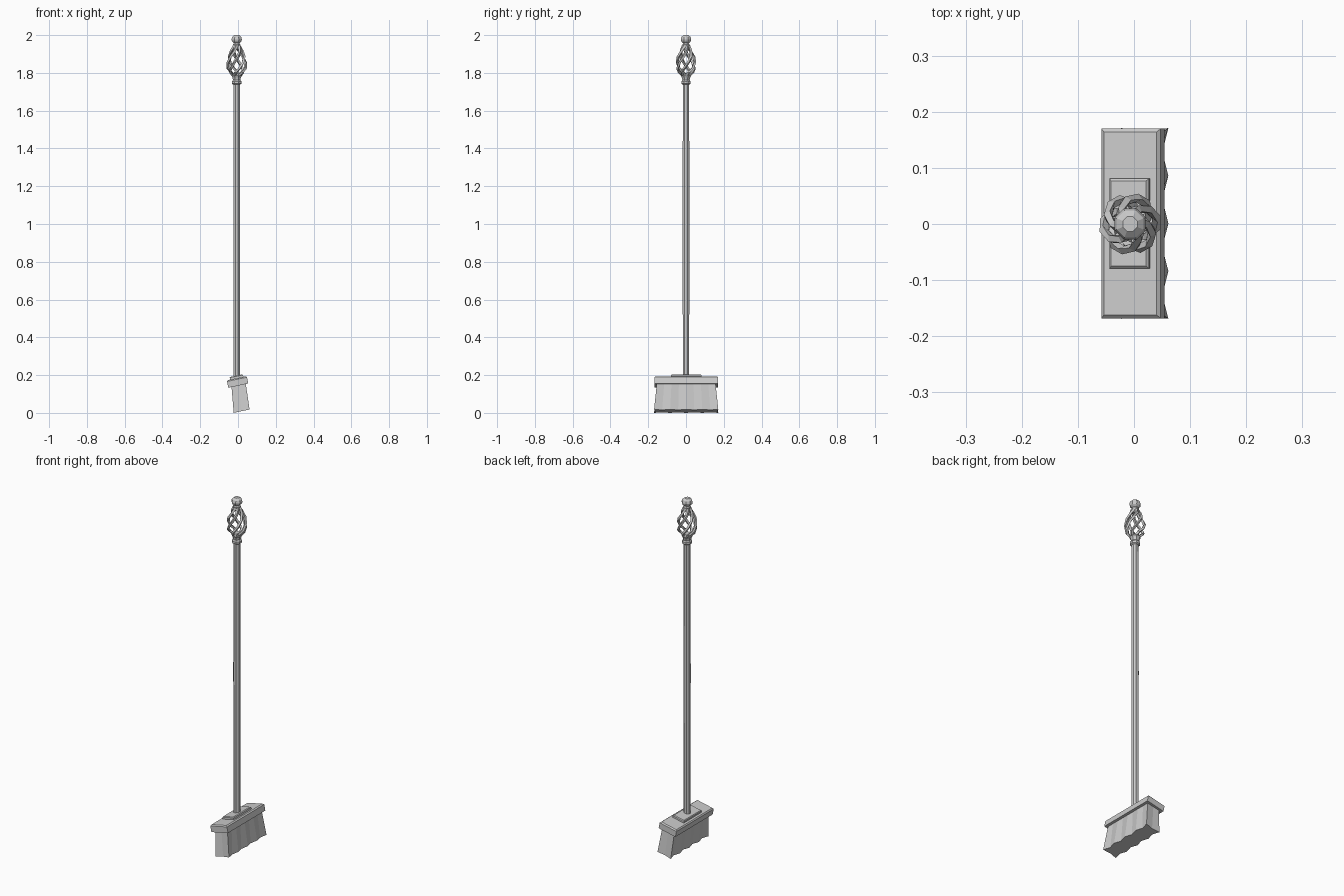
import bpy, bmesh
from math import sin, cos, pi, radians
from mathutils import Matrix

if "Cube" in bpy.data.objects:
    bpy.data.objects.remove(bpy.data.objects["Cube"])

CX = -0.007                      # handle axis
HEAD = Matrix.Translation((-0.0025, 0.001, 0.164)) @ Matrix.Rotation(radians(-12), 4, 'Y')


def finish(name, bm, matrix=None):
    bmesh.ops.recalc_face_normals(bm, faces=bm.faces)
    if matrix:
        bm.transform(matrix)
    me = bpy.data.meshes.new(name)
    bm.to_mesh(me)
    bm.free()
    ob = bpy.data.objects.new(name, me)
    bpy.context.collection.objects.link(ob)
    return ob


def loft(name, rings, matrix=None):
    """Skin a list of closed point rings and cap both ends."""
    bm = bmesh.new()
    rows = [[bm.verts.new(p) for p in ring] for ring in rings]
    n = len(rows[0])
    for a, b in zip(rows, rows[1:]):
        for i in range(n):
            j = (i + 1) % n
            bm.faces.new((a[i], a[j], b[j], b[i]))
    bm.faces.new(rows[0])
    bm.faces.new(rows[-1])
    return finish(name, bm, matrix)


def lathe(name, profile, sides=8):
    return loft(name, [[(CX + r * cos(2 * pi * (i + .5) / sides),
                         r * sin(2 * pi * (i + .5) / sides), z)
                        for i in range(sides)] for r, z in profile])


def slab(name, w, l, z0, z1, cham):
    """Rectangular block with a chamfered top, in the tilted head frame."""
    def rect(hw, hl, z):
        return [(-hw, -hl, z), (hw, -hl, z), (hw, hl, z), (-hw, hl, z)]
    return loft(name, [rect(w, l, z0), rect(w, l, z1 - cham),
                       rect(w - cham, l - cham, z1)], HEAD)


# Broom head: wooden block and mounting plate
slab("head_block", 0.054, 0.169, -0.02, 0.02, 0.006)
slab("mounting_plate", 0.036, 0.08, 0.018, 0.034, 0.004)


# Bristles: flared block with a zigzag lower rim
def bristle_ring(u0, u1, half, z, wave):
    n = 8
    ys = [-half + 2 * half * i / n for i in range(n + 1)]
    right = [(u1 - wave * (i % 2), y, z) for i, y in enumerate(ys)]
    left = [(u0 + wave * (i % 2), y, z) for i, y in enumerate(ys)]
    mid = (u0 + u1) / 2
    return (right + [(mid, half - wave * .6, z)] + left[::-1]
            + [(mid, -half + wave * .6, z)])


loft("bristles", [bristle_ring(-0.036, 0.041, 0.155, -0.015, 0),
                  bristle_ring(-0.054, 0.032, 0.170, -0.156, 0.011)], HEAD)

# Handle
lathe("handle", [(0.018, 0.18), (0.0195, 1.0), (0.018, 1.75)])

# Finial collar, neck and knob
lathe("finial_collar", [(0.02, 1.738), (0.027, 1.743), (0.027, 1.755), (0.021, 1.762),
                        (0.024, 1.775), (0.029, 1.785), (0.02, 1.797)])
lathe("finial_knob", [(0.014, 1.925), (0.02, 1.94), (0.021, 1.95), (0.016, 1.957),
                      (0.027, 1.967), (0.030, 1.977), (0.026, 1.990), (0.014, 2.0)])

# Twisted basket of six bars
path = [(0.018, 1.785), (0.037, 1.805), (0.047, 1.825), (0.048, 1.855),
        (0.042, 1.885), (0.029, 1.915), (0.014, 1.945)]
for k in range(6):
    rings = []
    for i, (r, z) in enumerate(path):
        a = 2 * pi * k / 6 + radians(150) * i / (len(path) - 1)
        lo, hi = path[max(i - 1, 0)], path[min(i + 1, len(path) - 1)]
        # frame: radial-ish normal and tangential width
        dr, dz = hi[0] - lo[0], hi[1] - lo[1]
        m = (dr * dr + dz * dz) ** .5
        nr, nz = dz / m, -dr / m
        w, t = 0.0095, 0.008
        ring = []
        for s, q in ((-w, 0), (0, -t), (w, 0), (0, t)):
            rr, zz = r + q * nr, z + q * nz
            ring.append((CX + rr * cos(a) - s * sin(a), rr * sin(a) + s * cos(a), zz))
        rings.append(ring)
    loft("basket_bar_%d" % (k + 1), rings)
